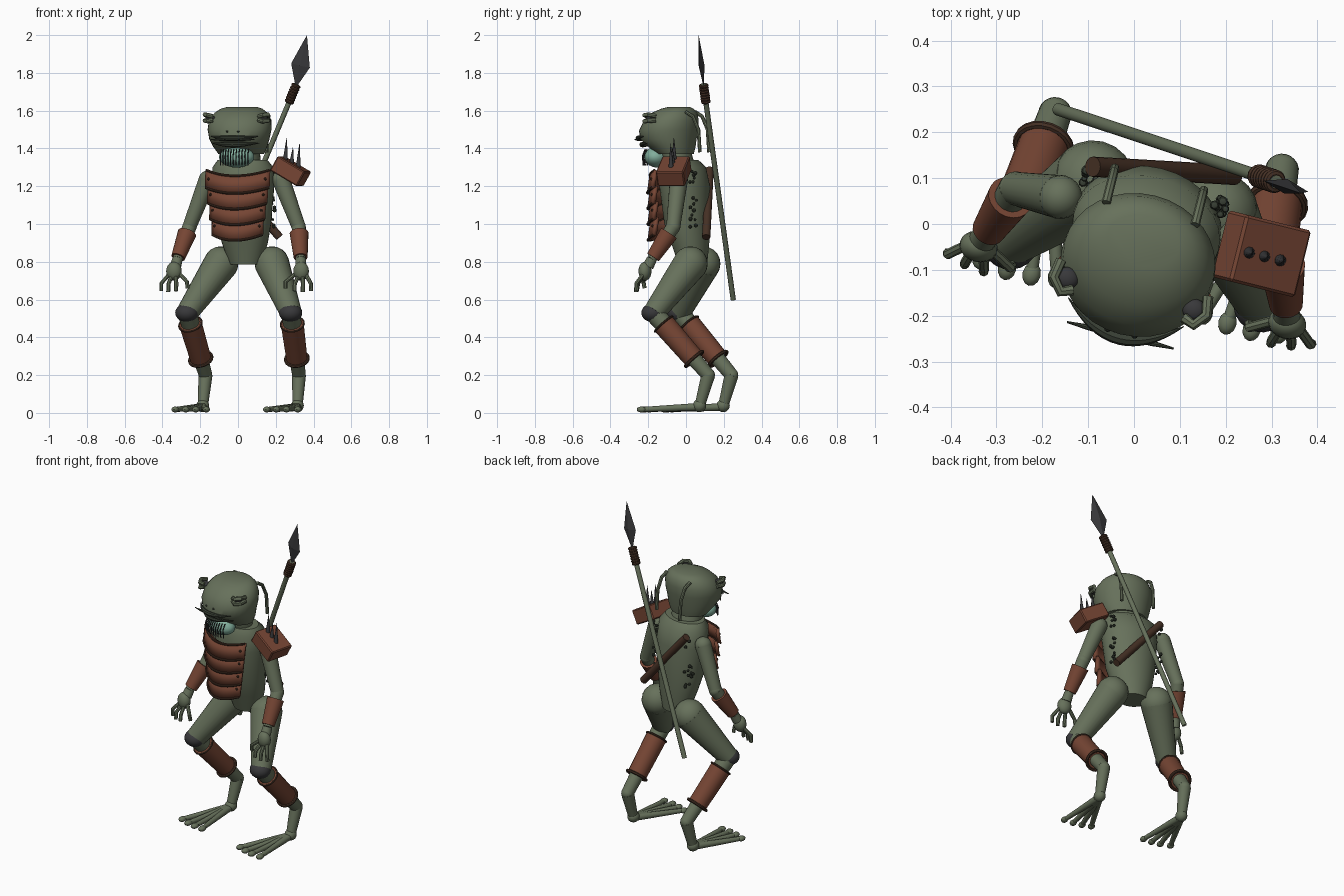
import bpy, bmesh, math, random
from mathutils import Matrix, Vector

if "Cube" in bpy.data.objects:
    bpy.data.objects.remove(bpy.data.objects["Cube"])
random.seed(4)

# The whole figure is symmetric, then turned slightly about the vertical axis
TURN = Matrix.Translation((0.029, -0.007, 0)) @ Matrix.Rotation(math.radians(-14), 4, 'Z')
BACK = TURN.inverted()


def material(name, rgb):
    m = bpy.data.materials.new(name)
    m.use_nodes = True
    m.diffuse_color = (*rgb, 1)
    m.node_tree.nodes["Principled BSDF"].inputs["Base Color"].default_value = (*rgb, 1)
    return m


SKIN = material("olive_skin", (0.135, 0.165, 0.105))
LEATHER = material("red_leather", (0.18, 0.06, 0.034))
STRAP = material("dark_leather", (0.06, 0.03, 0.018))
IRON = material("charcoal", (0.04, 0.04, 0.043))
LIP = material("dark_lip", (0.04, 0.05, 0.035))
SAC = material("pale_teal", (0.22, 0.42, 0.33))


def finish(name, bm, mat, smooth=True):
    mesh = bpy.data.meshes.new(name)
    bmesh.ops.recalc_face_normals(bm, faces=bm.faces)
    bm.to_mesh(mesh)
    bm.free()
    ob = bpy.data.objects.new(name, mesh)
    bpy.context.collection.objects.link(ob)
    mesh.materials.append(mat)
    ob.matrix_world = TURN
    if smooth:
        bpy.ops.object.select_all(action='DESELECT')
        ob.select_set(True)
        bpy.context.view_layer.objects.active = ob
        bpy.ops.object.shade_smooth_by_angle(angle=math.radians(40))
    return ob


def limb(name, p, q, r1, r2, mat, sides=20):
    """Tapered cylinder between two points."""
    p, q = Vector(p), Vector(q)
    d = q - p
    bm = bmesh.new()
    place = Matrix.Translation((p + q) / 2) @ d.to_track_quat('Z', 'Y').to_matrix().to_4x4()
    bmesh.ops.create_cone(bm, cap_ends=True, segments=sides, radius1=r1, radius2=r2,
                          depth=d.length, matrix=place)
    return finish(name, bm, mat)


def ball(name, c, size, mat, sides=20):
    bm = bmesh.new()
    bmesh.ops.create_uvsphere(bm, u_segments=sides, v_segments=sides // 2, radius=1,
                              matrix=Matrix.Translation(c) @ Matrix.Diagonal((*size, 1)))
    return finish(name, bm, mat)


def loft(name, rings, mat, sides=32):
    """Stack of level ellipses: height, depth centre, half width, half depth."""
    bm = bmesh.new()
    loops = []
    for z, v, ru, rv in rings:
        angles = [2 * math.pi * i / sides for i in range(sides)]
        loops.append([bm.verts.new((ru * math.cos(a), v + rv * math.sin(a), z)) for a in angles])
    for a, b in zip(loops, loops[1:]):
        for i in range(sides):
            j = (i + 1) % sides
            bm.faces.new((a[i], a[j], b[j], b[i]))
    bm.faces.new(loops[0])
    bm.faces.new(loops[-1])
    return finish(name, bm, mat)


def tube(name, points, r, mat, closed=False, taper=False):
    """Round bevelled path, turned into a mesh."""
    cu = bpy.data.curves.new(name, 'CURVE')
    cu.dimensions = '3D'
    cu.bevel_depth, cu.bevel_resolution, cu.use_fill_caps = r, 2, True
    sp = cu.splines.new('POLY')
    sp.points.add(len(points) - 1)
    sp.use_cyclic_u = closed
    for i, (pt, co) in enumerate(zip(sp.points, points)):
        pt.co = (*co, 1)
        pt.radius = math.sin(math.pi * (i + 0.4) / (len(points) - 0.2)) if taper else 1
    tmp = bpy.data.objects.new(name + "_path", cu)
    bpy.context.collection.objects.link(tmp)
    bpy.context.view_layer.update()
    mesh = tmp.to_mesh()
    bm = bmesh.new()
    bm.from_mesh(mesh)
    tmp.to_mesh_clear()
    bpy.data.objects.remove(tmp)
    return finish(name, bm, mat)


def ring(name, c, axis, radius, r, mat):
    q = Vector(axis).to_track_quat('Z', 'Y')
    angles = [math.tau * i / 20 for i in range(20)]
    tube(name, [Vector(c) + q @ Vector((radius * math.cos(a), radius * math.sin(a), 0))
                for a in angles], r, mat, closed=True)


# Torso, neck and head
loft("torso", [(0.785, 0.045, 0.085, 0.075), (0.9, 0.03, 0.123, 0.1), (1.0, 0.012, 0.145, 0.118),
               (1.2, 0, 0.165, 0.132), (1.3, -0.01, 0.163, 0.12), (1.338, -0.02, 0.135, 0.09)], SKIN)
loft("neck", [(1.32, -0.03, 0.1, 0.08), (1.39, -0.05, 0.1, 0.08)], SKIN)
loft("head", [(1.37, -0.05, 0.122, 0.095), (1.41, -0.07, 0.145, 0.125), (1.45, -0.09, 0.16, 0.15),
              (1.5, -0.086, 0.17, 0.155), (1.55, -0.072, 0.167, 0.143), (1.59, -0.054, 0.14, 0.118),
              (1.61, -0.04, 0.112, 0.085), (1.62, -0.03, 0.08, 0.055)], SKIN)

# Lips, throat sac and bristles
for name, z, push in (("upper_lip", 1.455, 0), ("lower_lip", 1.42, 0.02)):
    us = [0.13 * (i / 8 - 1) for i in range(17)]
    tube(name, [(u, -0.25 + push + 3.5 * u * u, z + 0.5 * u * u) for u in us], 0.014, LIP, taper=True)
tube("lip_bar", [(0.12 * t, -0.243, 1.447) for t in (-1, -0.6, 0, 0.6, 1)], 0.008, LIP, taper=True)
ball("throat_sac", (0, -0.15, 1.355), (0.095, 0.065, 0.056), SAC, 28)
for i in range(11):
    u = 0.015 * (i - 5)
    v = -0.222 + 4 * u * u
    tube("bristle", [(u, v + 0.01, 1.395), (u, v - 0.005, 1.36), (u, v, 1.31)], 0.003, IRON)

# Overlapping chest plates with trim and studs
for row in range(4):
    hw = 0.172 - 0.012 * row
    top, tall = 1.285 - 0.083 * row, 0.093
    bm = bmesh.new()
    edges = []
    for k, (drop, lean) in enumerate(((0, 0.008), (tall, -0.006))):
        us = [hw * (i / 7 - 1) for i in range(15)]
        edges.append([Vector((u, -0.182 + lean + 0.06 * (u / hw) ** 2,
                              top - drop - 0.03 * (1 - (u / hw) ** 2))) for u in us])
    a, b = [[bm.verts.new(p) for p in e] for e in edges]
    for i in range(14):
        bm.faces.new((a[i], b[i], b[i + 1], a[i + 1]))
    plate = finish("chest_plate", bm, LEATHER)
    mod = plate.modifiers.new("thickness", 'SOLIDIFY')
    mod.thickness, mod.offset = 0.02, 0
    for e in edges:
        tube("plate_trim", [p + Vector((0, -0.008, 0)) for p in e], 0.007, STRAP)
    for s in (0, 14):
        mid = (edges[0][s] + edges[1][s]) / 2
        ball("plate_stud", (mid.x * 0.9, mid.y - 0.022, mid.z), (0.008,) * 3, STRAP, 8)

# Paired parts
for s, side in ((1, "left_"), (-1, "right_")):
    def P(u, v, z):
        return Vector((s * u, v, z))

    # Eyes, nostrils and drooping head tendrils
    ball(side + "eye", P(0.143, -0.15, 1.56), (0.026, 0.024, 0.016), IRON)
    for dz in (0.016, -0.016):
        tube(side + "eyelid", [P(0.125, -0.172, 1.56 + dz * 0.6), P(0.15, -0.182, 1.56 + dz),
                               P(0.172, -0.155, 1.563 + dz), P(0.165, -0.115, 1.56 + dz * 0.7)],
             0.012, SKIN)
    ball(side + "nostril", P(0.03, -0.235, 1.49), (0.008, 0.008, 0.006), LIP, 8)
    tube(side + "tendril", [P(0.1, 0.03, 1.595), P(0.1, 0.07, 1.57), P(0.1, 0.1, 1.5),
                            P(0.1, 0.108, 1.38)], 0.01, SKIN)

    # Arm
    shoulder, elbow, wrist = P(0.2, 0.018, 1.235), P(0.298, 0.012, 0.985), P(0.336, -0.095, 0.815)
    ball(side + "shoulder", shoulder, (0.048,) * 3, SKIN)
    limb(side + "upper_arm", shoulder, elbow, 0.048, 0.037, SKIN)
    ball(side + "elbow", elbow, (0.038,) * 3, SKIN)
    limb(side + "forearm", elbow, wrist, 0.038, 0.026, SKIN)
    limb(side + "bracer", elbow.lerp(wrist, 0.2), elbow.lerp(wrist, 0.95), 0.05, 0.037, LEATHER)
    limb(side + "wrist", wrist, P(0.342, -0.115, 0.775), 0.027, 0.03, SKIN)
    ball(side + "palm", P(0.347, -0.13, 0.75), (0.042, 0.034, 0.05), SKIN)
    for n, (du, dv, z) in enumerate(((-0.08, -0.012, 0.66), (-0.024, -0.04, 0.645),
                                     (0.02, -0.035, 0.64), (0.062, -0.02, 0.645))):
        tip = P(0.347 + du, -0.14 + dv, z)
        root = P(0.347 + du * 0.4, -0.132, 0.735)
        knuckle = root.lerp(tip, 0.55) + Vector((s * du * 0.25, -0.015, 0))
        tube(side + "finger", [root, knuckle, tip], 0.011, SKIN)

    # Leg with knee cap, shin guard and straps
    hip, knee = P(0.139, 0.066, 0.79), P(0.283, -0.098, 0.53)
    ankle, heel = P(0.255, 0.192, 0.2), P(0.258, 0.15, 0.05)
    ball(side + "hip", hip, (0.092,) * 3, SKIN)
    limb(side + "thigh", hip, knee, 0.092, 0.058, SKIN, 24)
    ball(side + "knee_cap", knee + Vector((0, -0.006, 0)), (0.062, 0.06, 0.05), IRON)
    limb(side + "shin", knee, ankle, 0.052, 0.036, SKIN)
    low = knee.lerp(ankle, 0.74)
    limb(side + "shin_guard", knee.lerp(ankle, 0.17), low, 0.061, 0.056, LEATHER)
    ring(side + "guard_strap", low, ankle - knee, 0.06, 0.009, STRAP)
    ring(side + "guard_band", knee.lerp(ankle, 0.18), ankle - knee, 0.061, 0.006, STRAP)
    ball(side + "ankle", ankle, (0.036,) * 3, SKIN)
    limb(side + "heel", ankle, heel, 0.037, 0.028, SKIN)
    ball(side + "heel_pad", heel + Vector((0, -0.005, -0.012)), (0.034, 0.036, 0.034), SKIN)
    for u in (0.165, 0.22, 0.275, 0.335):
        tip = P(u, -0.15 - 0.15 * (0.1 - abs(u - 0.25)), 0.018)
        limb(side + "toe", heel + Vector((0, 0, -0.018)), tip, 0.021, 0.013, SKIN, 12)
        ball(side + "toe_pad", tip, (0.02, 0.026, 0.016), SKIN, 12)

    # Warts scattered over the flanks
    for i in range(18):
        z = random.uniform(0.97, 1.3)
        ball(side + "wart", P(random.uniform(0.128, 0.16), random.uniform(0.055, 0.1), z),
             (random.uniform(0.007, 0.012),) * 3, LIP, 8)

# Shoulder guard with spikes
bm = bmesh.new()
bmesh.ops.create_cube(bm, size=1, matrix=Matrix.Translation((0.256, 0.004, 1.28))
                      @ Matrix.Rotation(math.radians(30), 4, 'Y')
                      @ Matrix.Diagonal((0.17, 0.15, 0.088, 1)))
bmesh.ops.bevel(bm, geom=bm.edges[:], offset=0.006, segments=1, affect='EDGES')
finish("shoulder_guard", bm, LEATHER, smooth=False)
for u, z, tip in ((0.228, 1.335, 1.455), (0.262, 1.315, 1.405), (0.298, 1.295, 1.425)):
    limb("guard_spike", (u, 0, z), (u + 0.008, 0, tip), 0.014, 0.001, IRON, 10)

# Rolled bundle slung across the back
limb("back_roll", BACK @ Vector((-0.09, 0.125, 1.29)), BACK @ Vector((0.22, 0.107, 0.93)),
     0.022, 0.022, STRAP, 16)

# Spear: shaft, cord binding and flat blade
tail, neck = BACK @ Vector((-0.165, 0.25, 0.6)), BACK @ Vector((0.31, 0.092, 1.74))
tip = BACK @ Vector((0.365, 0.067, 2.0))
limb("spear_shaft", tail, neck, 0.014, 0.014, SKIN, 14)
for i in range(7):
    ring("spear_binding", tail.lerp(neck, 0.92 + 0.012 * i), neck - tail, 0.017, 0.009, STRAP)
axis = (tip - neck).normalized()
wide = axis.cross(Vector((0, 1, 0))).normalized()
thick = axis.cross(wide)
mid = neck.lerp(tip, 0.38)
bm = bmesh.new()
ends = [bm.verts.new(neck - axis * 0.02), bm.verts.new(tip)]
rim = [bm.verts.new(mid + d) for d in (wide * 0.052, thick * 0.016, wide * -0.052, thick * -0.016)]
for e in ends:
    for i in range(4):
        bm.faces.new((e, rim[i], rim[(i + 1) % 4]))
finish("spear_blade", bm, IRON, smooth=False)
